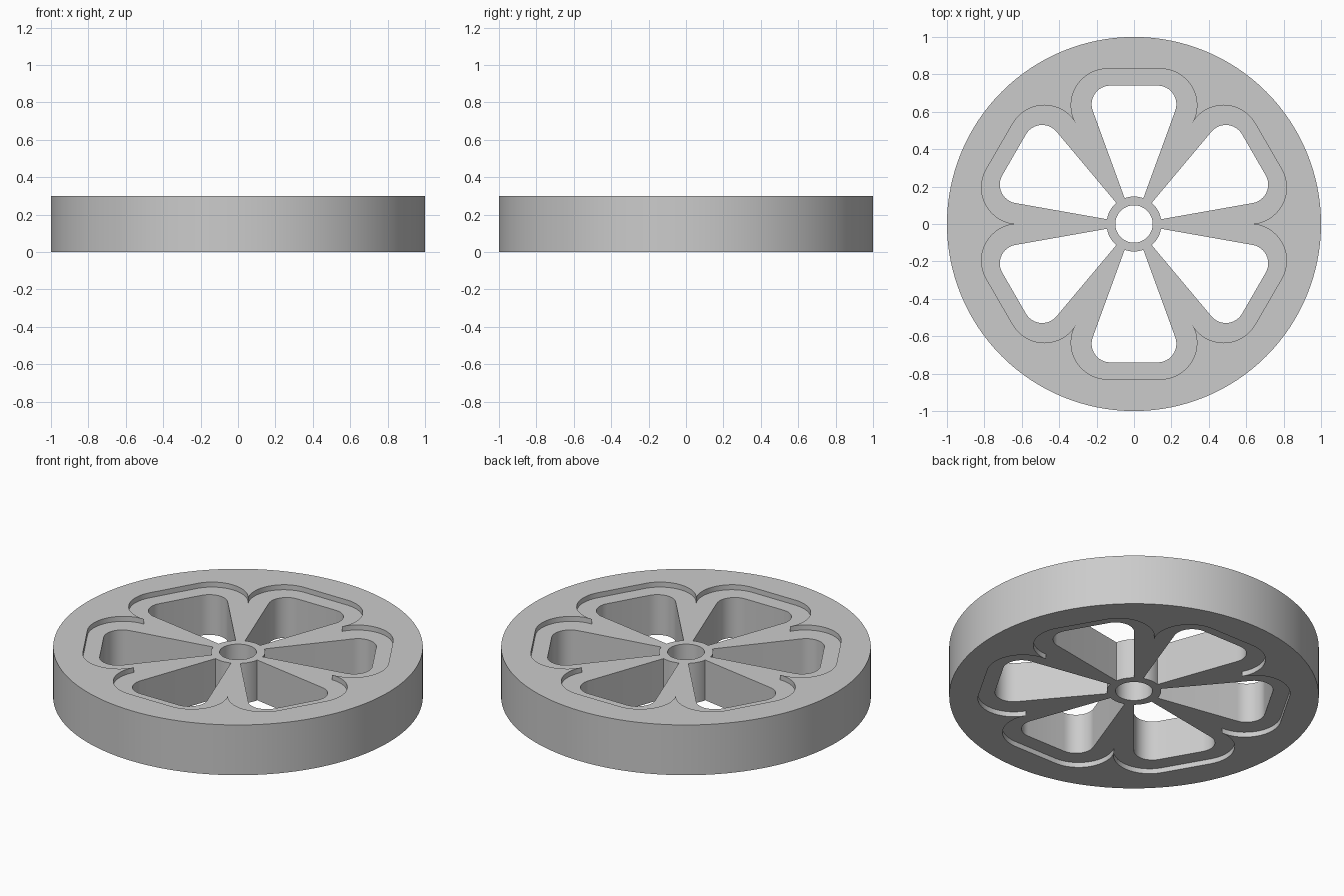
import bpy, bmesh
from math import sin, cos, radians, pi

cube = bpy.data.objects.get("Cube")
if cube:
    bpy.data.objects.remove(cube, do_unlink=True)

HEIGHT, RECESS = 0.3, 0.03
SPOKES = 6


def circle(radius, count):
    return [(radius * cos(2 * pi * i / count), radius * sin(2 * pi * i / count))
            for i in range(count)]


def arc(cx, cy, radius, start, end, steps):
    """Points on an arc, angles in degrees."""
    angles = [radians(start + (end - start) * i / steps) for i in range(steps + 1)]
    return [(cx + radius * cos(a), cy + radius * sin(a)) for a in angles]


def turn(points, angle):
    c, s = cos(angle), sin(angle)
    return [(x * c - y * s, x * s + y * c) for x, y in points]


def rounded_sector(half_angle, top, radius, steps):
    """Flat-topped sector around +y: two corner arcs tangent to its sides."""
    h = radians(half_angle)
    cy = top - radius
    cx = (cy * sin(h) - radius) / cos(h)
    right = arc(cx, cy, radius, -half_angle, 90, steps)
    return right + [(-x, y) for x, y in reversed(right)]


# Outlines: rim, six-petal recess, windows between spokes, hub bore
rim = circle(1.0, 128)
bore = circle(0.1, 48)
petal = rounded_sector(30, 0.83, 0.195, 16)
window = rounded_sector(20, 0.74, 0.1, 12) + arc(0, 0, 0.147, 110, 70, 8)
flower, windows = [], []
for k in range(SPOKES):
    a = 2 * pi * k / SPOKES
    flower += turn(petal, a)[:-1]      # last point is the next petal's first
    windows.append(turn(window, a))

bm = bmesh.new()


def fill(loops, z):
    """Flat face between nested outlines."""
    edges = []
    for loop in loops:
        vs = [bm.verts.new((x, y, z)) for x, y in loop]
        edges += [bm.edges.new((v, vs[i - 1])) for i, v in enumerate(vs)]
    bmesh.ops.triangle_fill(bm, use_beauty=True, edges=edges, normal=(0, 0, 1))


def wall(loop, z0, z1):
    low = [bm.verts.new((x, y, z0)) for x, y in loop]
    high = [bm.verts.new((x, y, z1)) for x, y in loop]
    for i in range(len(loop)):
        bm.faces.new((low[i - 1], low[i], high[i], high[i - 1]))


# Both sides carry the same recess
for outer_z, inner_z in ((0, RECESS), (HEIGHT, HEIGHT - RECESS)):
    fill([rim, flower], outer_z)
    wall(flower, min(outer_z, inner_z), max(outer_z, inner_z))
    fill([flower, bore] + windows, inner_z)

# Outer tread, window walls and bore
wall(rim, 0, HEIGHT)
for loop in windows + [bore]:
    wall(loop, RECESS, HEIGHT - RECESS)

bmesh.ops.remove_doubles(bm, verts=bm.verts, dist=0.0001)
bmesh.ops.recalc_face_normals(bm, faces=bm.faces)
mesh = bpy.data.meshes.new("spoked_wheel")
bm.to_mesh(mesh)
bm.free()

wheel = bpy.data.objects.new("spoked_wheel", mesh)
bpy.context.collection.objects.link(wheel)

# Single grey
grey = bpy.data.materials.new("light_grey")
grey.use_nodes = True
colour = (0.6, 0.6, 0.6, 1)
grey.diffuse_color = colour
grey.node_tree.nodes["Principled BSDF"].inputs["Base Color"].default_value = colour
mesh.materials.append(grey)

bpy.ops.object.select_all(action="DESELECT")
wheel.select_set(True)
bpy.context.view_layer.objects.active = wheel
bpy.ops.object.shade_smooth_by_angle(angle=radians(30))
